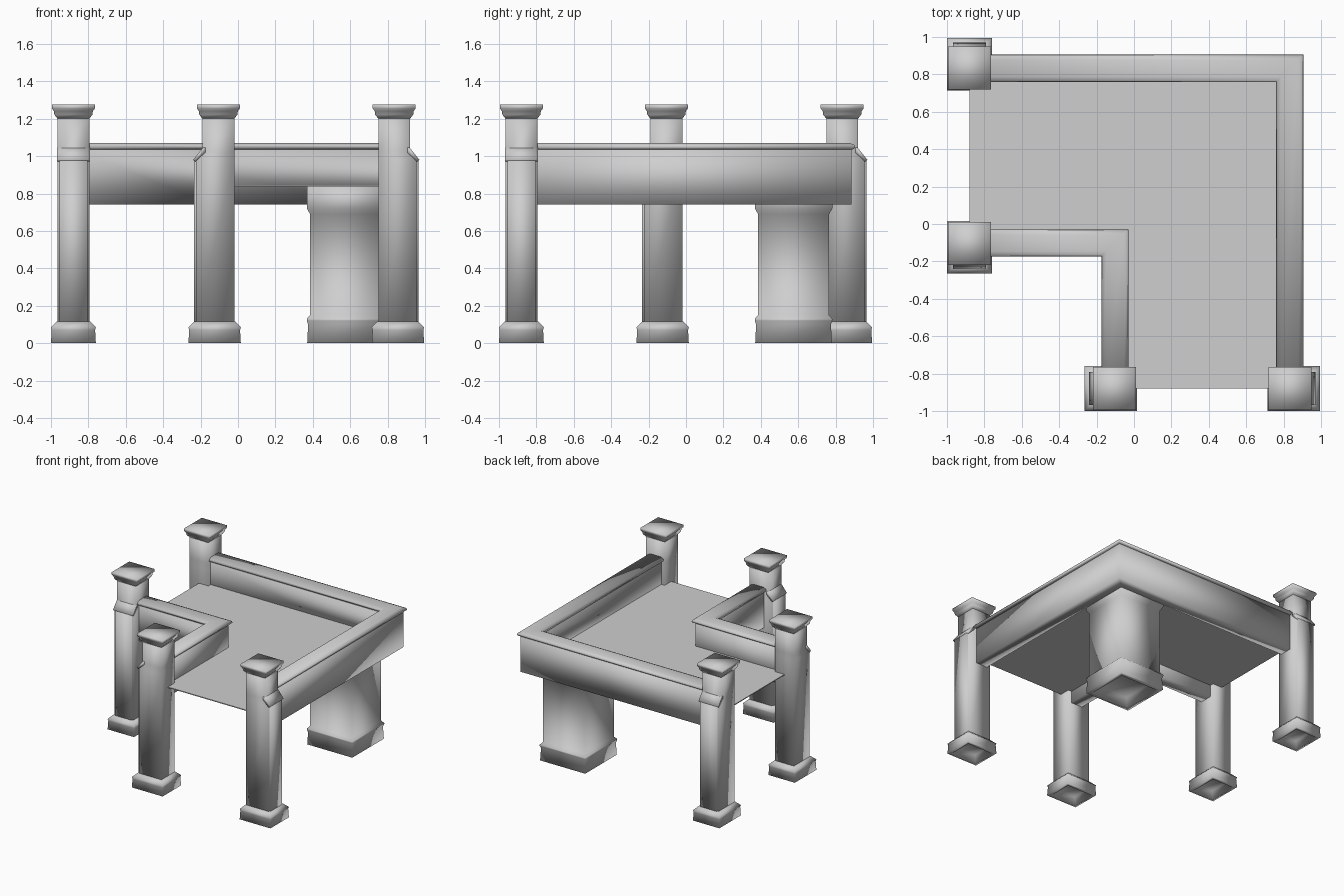
import bpy, bmesh
from math import radians
from mathutils import Matrix

cube = bpy.data.objects.get("Cube")
if cube:
    bpy.data.objects.remove(cube)

GREY = (0.62, 0.62, 0.62, 1)
stone = bpy.data.materials.new("light_grey")
stone.use_nodes = True
stone.diffuse_color = GREY
stone.node_tree.nodes["Principled BSDF"].inputs["Base Color"].default_value = GREY


def finish(name, bm, matrix=Matrix(), smooth=True):
    bmesh.ops.recalc_face_normals(bm, faces=bm.faces)
    for f in bm.faces:
        f.smooth = smooth
    mesh = bpy.data.meshes.new(name)
    bm.to_mesh(mesh)
    bm.free()
    mesh.materials.append(stone)
    obj = bpy.data.objects.new(name, mesh)
    obj.matrix_world = matrix
    bpy.context.collection.objects.link(obj)


def bridge(bm, rings, close_ends=True):
    """Skin a row of closed rings, each a list of points."""
    loops = [[bm.verts.new(p) for p in ring] for ring in rings]
    n = len(loops[0])
    for a, b in zip(loops, loops[1:]):
        for i in range(n):
            j = (i + 1) % n
            bm.faces.new((a[i], a[j], b[j], b[i]))
    if close_ends:
        bm.faces.new(loops[0])
        bm.faces.new(loops[-1])


def rect(half_x, y0, y1, z):
    return [(-half_x, y0, z), (half_x, y0, z), (half_x, y1, z), (-half_x, y1, z)]


def post(name, x, y, turn):
    """Square post whose thicker lower face points along local +y."""
    where = Matrix.Translation((x, y, 0)) @ Matrix.Rotation(radians(turn), 4, 'Z')
    # shaft with a sloped shoulder
    bm = bmesh.new()
    bridge(bm, [rect(.086, -.085, y1, z) for y1, z in
                ((.12, .09), (.12, .98), (.085, 1.03), (.085, 1.21))])
    finish(name + "_shaft", bm, where)
    # raised panel and its sloped ledge
    bm = bmesh.new()
    bridge(bm, [rect(.075, 0, .13, z) for z in (.09, .985)])
    finish(name + "_panel", bm, where)
    bm = bmesh.new()
    side = [(.07, 1.02), (.122, .97), (.135, .98), (.083, 1.045), (.07, 1.045)]
    bridge(bm, [[(sx, a, z) for a, z in side] for sx in (-.088, .088)])
    finish(name + "_ledge", bm, where)
    # moulded base, recessed underneath
    bm = bmesh.new()
    bridge(bm, [rect(.12 - d, -.12 + d, .16 - d, z) for d, z in
                ((.05, .05), (.025, 0), (0, 0), (.004, .07), (0, .085), (.03, .115))])
    finish(name + "_base", bm, where)
    # flared cap
    bm = bmesh.new()
    bridge(bm, [rect(r, -r, r, z) for r, z in
                ((.085, 1.2), (.102, 1.222), (.104, 1.24), (.115, 1.255), (.115, 1.275))])
    finish(name + "_cap", bm, where)


post("back_left_post", -.88, .835, 0)
post("inner_left_post", -.88, -.105, 180)
post("inner_front_post", -.105, -.88, 90)
post("right_front_post", .835, -.88, -90)


def corner_sweep(name, section):
    """Carry a section (distance, z) round one mitred right-angle corner."""
    bm = bmesh.new()
    end = -.88
    bridge(bm, [[(end, s, z) for s, z in section],
                [(s, s, z) for s, z in section],
                [(s, end, z) for s, z in section]])
    finish(name, bm)


# parapet walls with rounded rails
for name, c in (("outer", .832), ("inner", -.102)):
    corner_sweep(name + "_wall", [(c - .052, .74), (c + .052, .74),
                                  (c + .052, 1.045), (c - .052, 1.045)])
    corner_sweep(name + "_rail", [(c - .06, 1.035), (c + .06, 1.035), (c + .073, 1.045),
                                  (c + .068, 1.06), (c + .045, 1.07), (c - .045, 1.07),
                                  (c - .068, 1.06), (c - .073, 1.045)])

# L-shaped floor sheet
bm = bmesh.new()
plan = [(-.88, .83), (-.88, -.1), (-.1, -.1), (-.1, -.88), (.83, -.88), (.83, .83)]
bridge(bm, [[(x, y, z) for x, y in plan] for z in (.838, .845)])
finish("floor", bm, smooth=False)

# wide corner pillar
bm = bmesh.new()
bridge(bm, [rect(r, -r, r, z) for r, z in
            ((.14, .06), (.17, 0), (.205, 0), (.2, .1), (.207, .12), (.207, .13), (.19, .15),
             (.19, .69), (.207, .72), (.207, .84))])
finish("corner_pillar", bm, Matrix.Translation((.575, .575, 0)))
